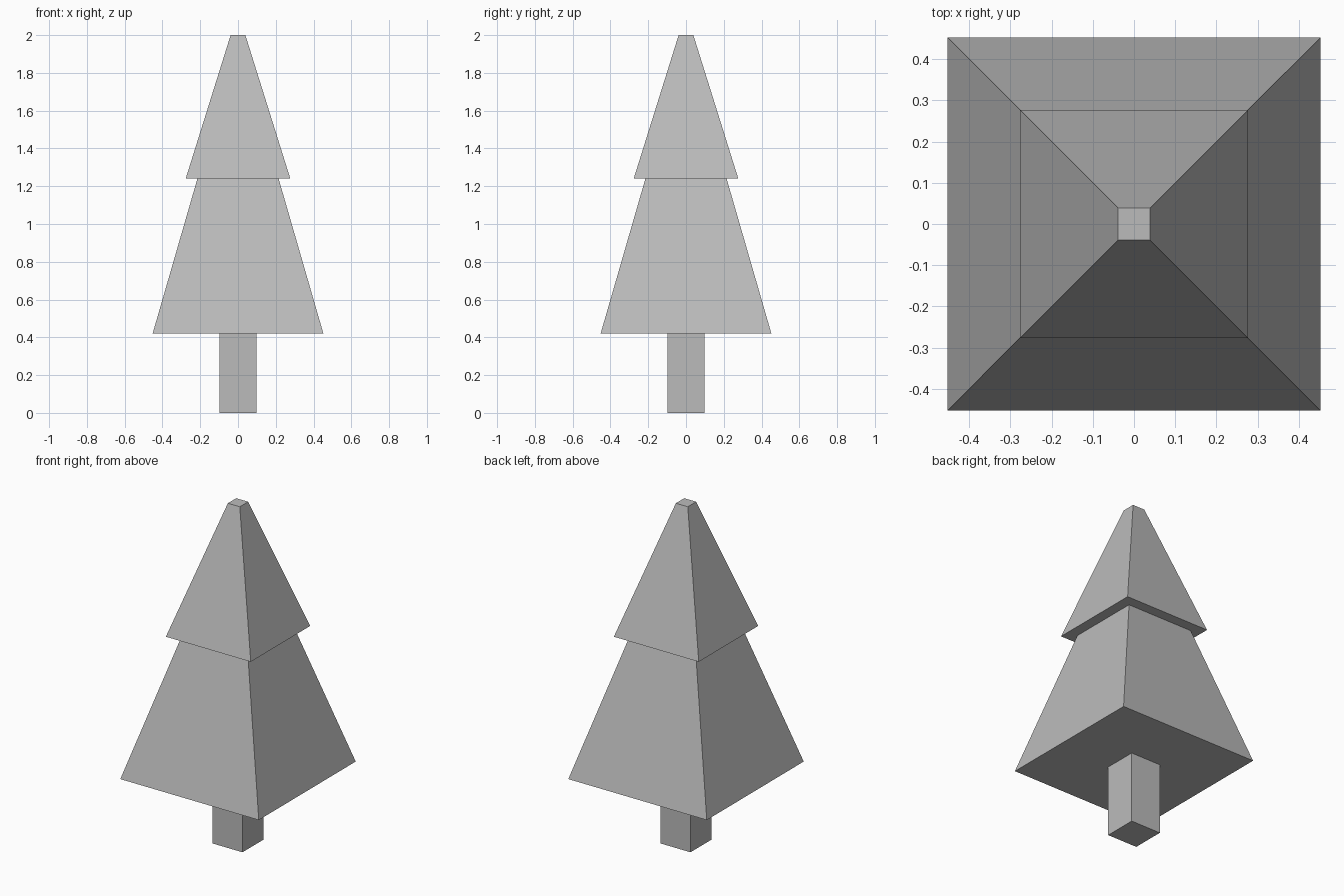
import bpy
import bmesh
from mathutils import Matrix

cube = bpy.data.objects.get("Cube")
if cube:
    bpy.data.objects.remove(cube, do_unlink=True)

# One plain grey for the whole tree
grey = bpy.data.materials.new("plain_grey")
grey.use_nodes = True
colour = (0.5, 0.5, 0.5, 1)
grey.diffuse_color = colour
grey.node_tree.nodes["Principled BSDF"].inputs["Base Color"].default_value = colour


def square_frustum(name, bottom, top, half_bottom, half_top):
    """Four-sided tapered block between two heights."""
    bm = bmesh.new()
    bmesh.ops.create_cube(bm, size=2)
    for v in bm.verts:
        upper = v.co.z > 0
        half = half_top if upper else half_bottom
        v.co.x *= half
        v.co.y *= half
        v.co.z = top if upper else bottom
    mesh = bpy.data.meshes.new(name)
    bm.to_mesh(mesh)
    bm.free()
    mesh.materials.append(grey)
    obj = bpy.data.objects.new(name, mesh)
    bpy.context.collection.objects.link(obj)
    return obj


# Trunk and the two foliage tiers
square_frustum("trunk", 0, 0.42, 0.098, 0.098)
square_frustum("lower_foliage", 0.42, 1.24, 0.452, 0.215)
square_frustum("upper_foliage", 1.24, 2, 0.277, 0.039)
